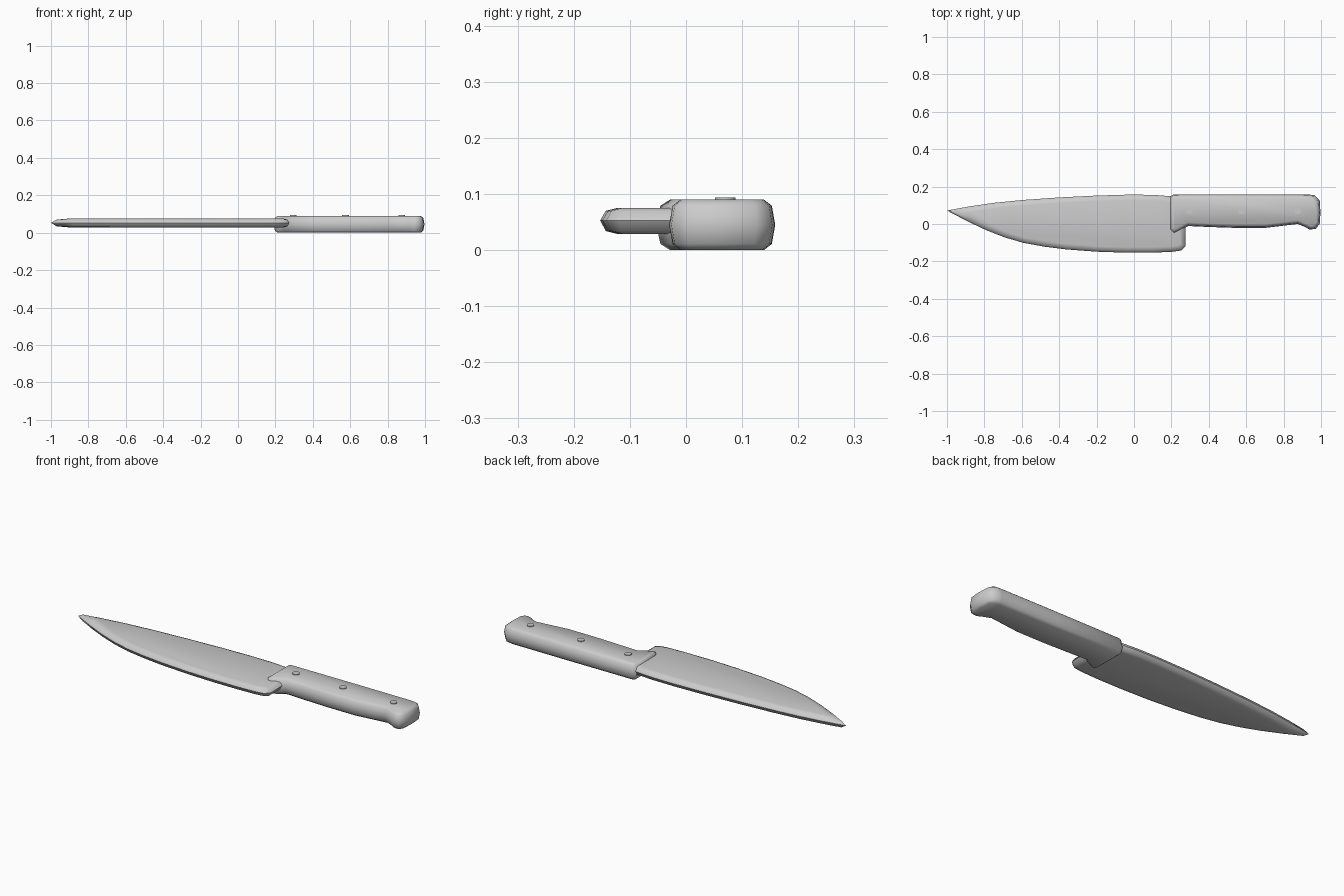
import bpy, bmesh, math
from mathutils import Vector

if "Cube" in bpy.data.objects:
    bpy.data.objects.remove(bpy.data.objects["Cube"])


def inset(pts, d):
    """Offset a counter-clockwise outline inward by d with mitred corners."""
    out = []
    for i, p in enumerate(pts):
        p = Vector(p)
        a = (p - Vector(pts[i - 1])).normalized()
        b = (Vector(pts[(i + 1) % len(pts)]) - p).normalized()
        na, nb = Vector((-a.y, a.x)), Vector((-b.y, b.x))
        out.append(p + (na + nb) * d / (1 + na.dot(nb)))
    return out


def smooth(ob, angle):
    bpy.ops.object.select_all(action='DESELECT')
    ob.select_set(True)
    bpy.context.view_layer.objects.active = ob
    bpy.ops.object.shade_smooth_by_angle(angle=math.radians(angle))


def slab(name, outline, levels):
    """Rounded plate: outline rings stacked as (inset, z) levels."""
    bm = bmesh.new()
    rings = [[bm.verts.new((p.x, p.y, z)) for p in inset(outline, d)] for d, z in levels]
    n = len(outline)
    for lo, hi in zip(rings, rings[1:]):
        for i in range(n):
            j = (i + 1) % n
            bm.faces.new((lo[i], lo[j], hi[j], hi[i]))
    bm.faces.new(rings[0][::-1])
    bm.faces.new(rings[-1])
    bmesh.ops.recalc_face_normals(bm, faces=bm.faces)
    me = bpy.data.meshes.new(name)
    bm.to_mesh(me)
    bm.free()
    ob = bpy.data.objects.new(name, me)
    bpy.context.collection.objects.link(ob)
    smooth(ob, 50)
    return ob


# Blade: curved cutting edge, square heel, gently bowed spine
blade = [(-1.0, 0.072), (-0.89, 0.014), (-0.79, -0.033), (-0.69, -0.072), (-0.59, -0.101),
         (-0.48, -0.121), (-0.36, -0.136), (-0.2, -0.148), (-0.05, -0.153), (0.1, -0.153),
         (0.2, -0.149), (0.252, -0.142), (0.275, -0.12), (0.275, 0.11), (0.24, 0.145),
         (0.1, 0.156), (-0.03, 0.157), (-0.2, 0.152), (-0.4, 0.142), (-0.6, 0.128),
         (-0.75, 0.113), (-0.88, 0.094)]
slab("blade", blade, [(0.03, 0.029), (0.01, 0.034), (0, 0.053), (0.01, 0.070), (0.03, 0.075)])

# Handle: finger guard at the front, flared butt at the back
handle = [(0.191, -0.03), (0.212, -0.053), (0.25, -0.034), (0.29, -0.011), (0.4, -0.016),
          (0.55, -0.021), (0.7, -0.021), (0.8, -0.009), (0.875, 0.0), (0.91, -0.014),
          (0.94, -0.03), (0.972, -0.026), (0.993, 0.002), (0.997, 0.06), (0.993, 0.125),
          (0.965, 0.154), (0.93, 0.158), (0.6, 0.159), (0.21, 0.158), (0.191, 0.145)]
slab("handle", handle, [(0.02, 0.0), (0.006, 0.011), (0, 0.045), (0.006, 0.079), (0.02, 0.09)])

# Rivets on the upper side of the handle
for i, x in enumerate((0.295, 0.575, 0.875)):
    bpy.ops.mesh.primitive_cylinder_add(vertices=24, radius=0.018, depth=0.014,
                                        location=(x, 0.07, 0.087))
    rivet = bpy.context.object
    rivet.name = f"rivet_{i + 1}"
    smooth(rivet, 40)
